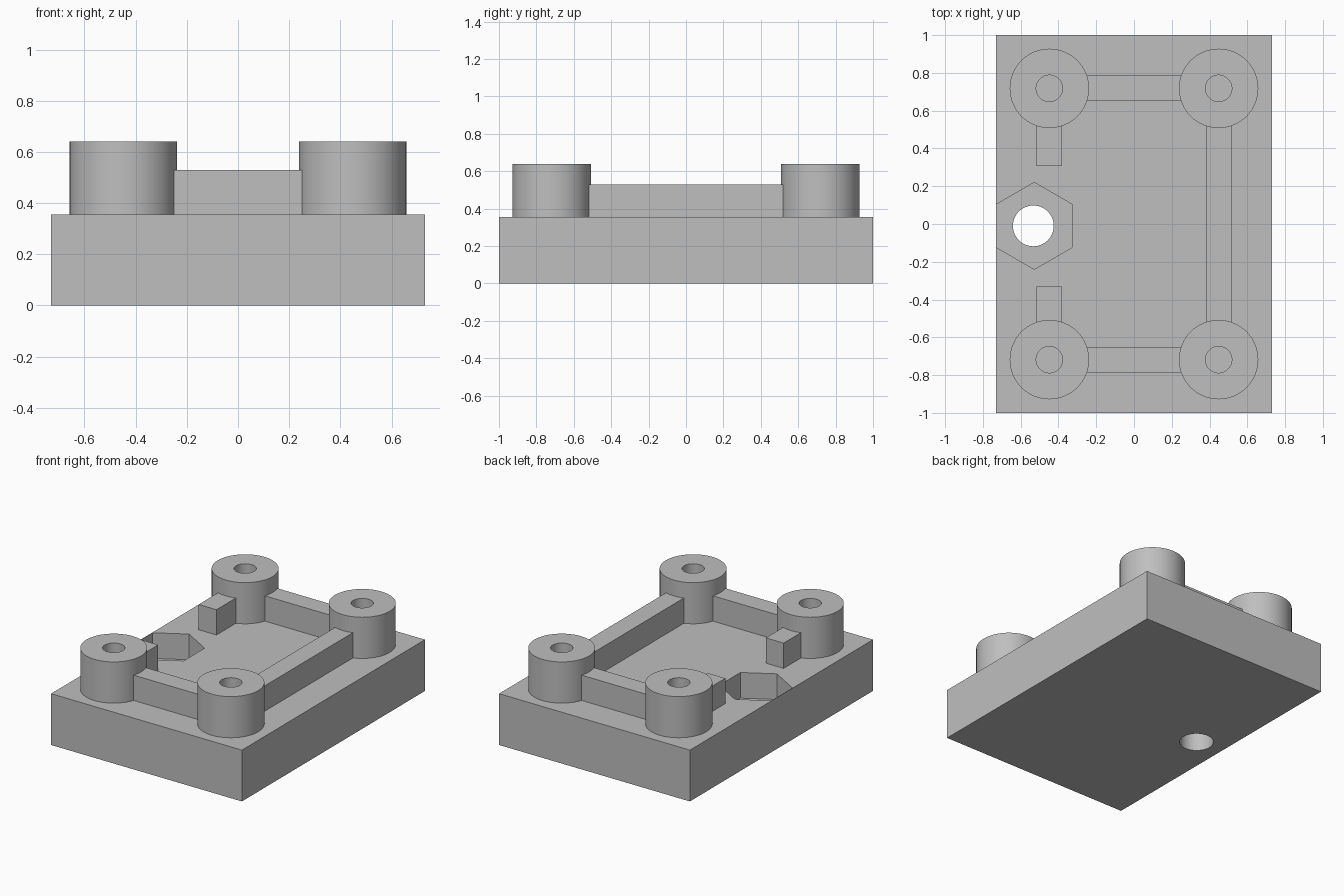
import bpy
import bmesh
import math
from mathutils import Matrix

default = bpy.data.objects.get("Cube")
if default:
    bpy.data.objects.remove(default, do_unlink=True)

# One plain grey for the whole bracket
GREY = (0.52, 0.52, 0.52, 1.0)
grey = bpy.data.materials.new("plain grey")
grey.use_nodes = True
grey.diffuse_color = GREY
grey.node_tree.nodes["Principled BSDF"].inputs["Base Color"].default_value = GREY

PLATE_TOP, BAR_TOP, POST_TOP = 0.355, 0.53, 0.64
POST_X, POST_Y = 0.448, 0.718
POST_R, SCREW_R, BAR_W = 0.21, 0.07, 0.136


def finish(name, bm):
    mesh = bpy.data.meshes.new(name)
    bm.to_mesh(mesh)
    bm.free()
    mesh.materials.append(grey)
    obj = bpy.data.objects.new(name, mesh)
    bpy.context.collection.objects.link(obj)
    return obj


def box(name, x0, x1, y0, y1, z0, z1):
    bm = bmesh.new()
    place = Matrix.Translation(((x0 + x1) / 2, (y0 + y1) / 2, (z0 + z1) / 2))
    size = Matrix.Diagonal((x1 - x0, y1 - y0, z1 - z0, 1))
    bmesh.ops.create_cube(bm, size=1, matrix=place @ size)
    return finish(name, bm)


def prism(name, x, y, radius, z0, z1, sides=64):
    bm = bmesh.new()
    bmesh.ops.create_cone(bm, cap_ends=True, segments=sides, radius1=radius,
                          radius2=radius, depth=z1 - z0,
                          matrix=Matrix.Translation((x, y, (z0 + z1) / 2)))
    return finish(name, bm)


def select_only(obj):
    bpy.ops.object.select_all(action="DESELECT")
    obj.select_set(True)
    bpy.context.view_layer.objects.active = obj


def cut(obj, cutter):
    cutter.hide_render = True
    mod = obj.modifiers.new("cut", "BOOLEAN")
    mod.operation = "DIFFERENCE"
    mod.solver = "EXACT"
    mod.object = cutter
    select_only(obj)
    bpy.ops.object.modifier_apply(modifier=mod.name)
    bpy.data.objects.remove(cutter, do_unlink=True)


def smooth(obj):
    select_only(obj)
    bpy.ops.object.shade_smooth_by_angle(angle=math.radians(30))


# Base plate with a hexagonal nut pocket and a bolt hole through it
plate = box("base_plate", -0.73, 0.73, -1, 1, 0, PLATE_TOP)
hex_r = 0.199 / math.cos(math.pi / 6)
cut(plate, prism("pocket_cutter", -0.528, -0.01, hex_r, PLATE_TOP / 2, 0.5, 6))
cut(plate, prism("bolt_cutter", -0.533, -0.01, 0.108, -0.1, 0.5))
smooth(plate)

# Four corner posts with screw holes
for side, sx in (("left", 1), ("right", -1)):
    for end, sy in (("front", -1), ("back", 1)):
        x, y = sx * POST_X, sy * POST_Y
        post = prism(f"{end}_{side}_post", x, y, POST_R, PLATE_TOP, POST_TOP)
        cut(post, prism("screw_cutter", x, y, SCREW_R, 0.3, 0.7))
        smooth(post)

# Bars between the posts, ending inside the post walls
half, inset = BAR_W / 2, 0.15
for end, sy in (("front", -1), ("back", 1)):
    y = sy * POST_Y
    box(f"{end}_bar", -POST_X + inset, POST_X - inset, y - half, y + half,
        PLATE_TOP, BAR_TOP)
box("left_bar", POST_X - half, POST_X + half, -POST_Y + inset, POST_Y - inset,
    PLATE_TOP, BAR_TOP)

# Short stubs either side of the nut pocket
for name, y0, y1 in (("front_stub", -POST_Y + inset, -0.33),
                     ("back_stub", 0.307, POST_Y - inset)):
    box(name, -POST_X - half, -POST_X + half, y0, y1, PLATE_TOP, BAR_TOP)
